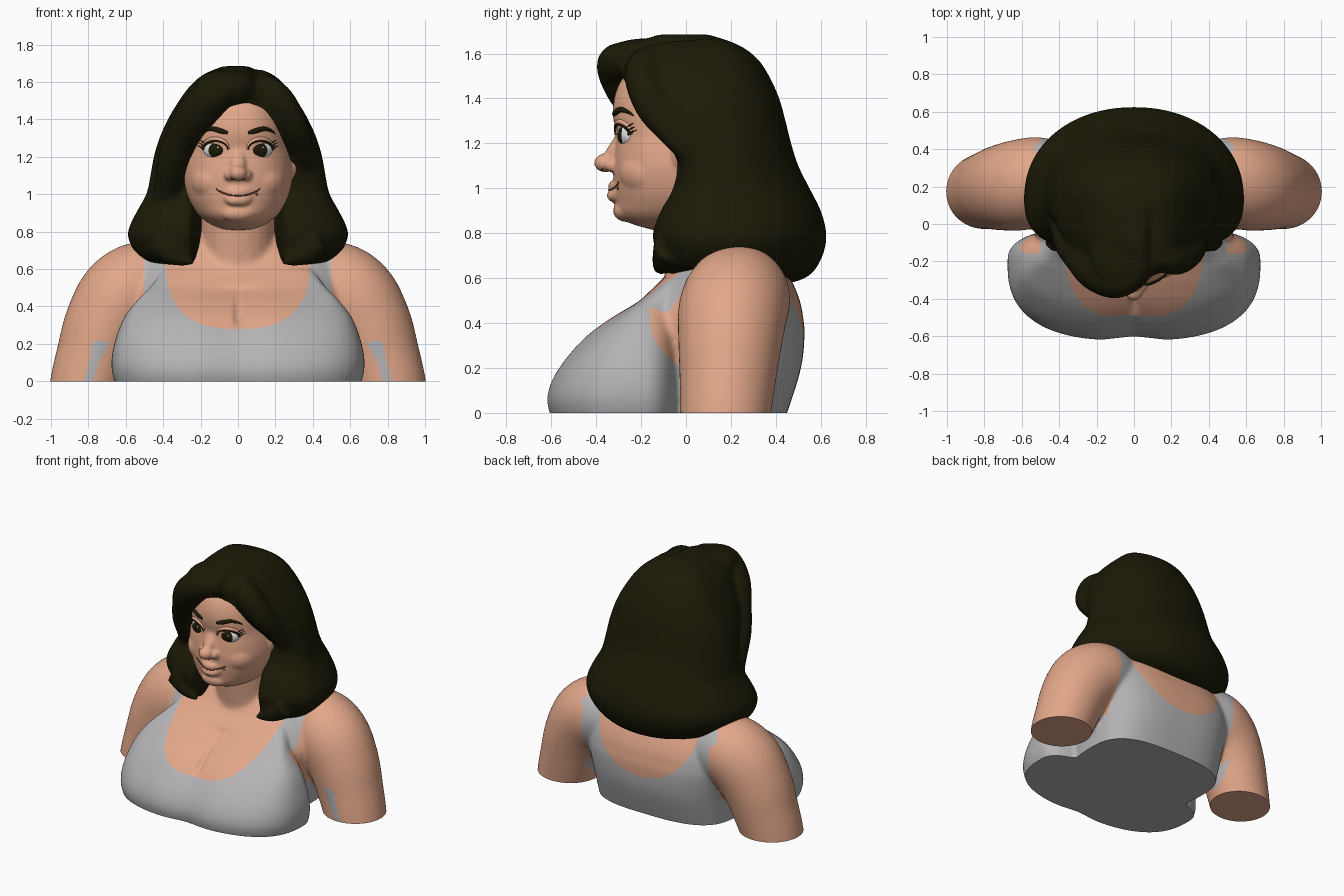
import bpy, bmesh
from math import sin, cos, pi, exp, hypot
from mathutils import Vector, Matrix
from mathutils.bvhtree import BVHTree

if "Cube" in bpy.data.objects:
    bpy.data.objects.remove(bpy.data.objects["Cube"])


def material(name, rgb):
    m = bpy.data.materials.new(name)
    m.use_nodes = True
    m.diffuse_color = (*rgb, 1)
    m.node_tree.nodes["Principled BSDF"].inputs["Base Color"].default_value = (*rgb, 1)
    return m


SKIN = material("warm skin", (0.76, 0.385, 0.25))
CLOTH = material("grey cloth", (0.46, 0.45, 0.46))
HAIR = material("dark hair", (0.011, 0.01, 0.002))
WHITE = material("eye white", (0.75, 0.76, 0.78))
LINE = material("brown line", (0.16, 0.055, 0.035))


def clamp(t):
    return max(0.0, min(1.0, t))


def spline(pts, steps=6):
    """Smooth interpolation through tuples of any length."""
    out = []
    for i in range(len(pts) - 1):
        quad = (pts[max(i - 1, 0)], pts[i], pts[i + 1], pts[min(i + 2, len(pts) - 1)])
        for s in range(steps):
            t = s / steps
            out.append([0.5 * (2 * b + t * (c - a) + t * t * (2 * a - 5 * b + 4 * c - d)
                               + t ** 3 * (3 * (b - c) + d - a)) for a, b, c, d in zip(*quad)])
    return out + [list(pts[-1])]


def loft(bm, rings):
    rows = [[bm.verts.new(p) for p in r] for r in rings]
    n = len(rows[0])
    for r, q in zip(rows, rows[1:]):
        for i in range(n):
            bm.faces.new((r[i], r[(i + 1) % n], q[(i + 1) % n], q[i]))
    bm.faces.new(rows[0][::-1])
    bm.faces.new(rows[-1])


def stack(bm, sections, cy, n_front, n_back, bend=None, count=96):
    """Loft of (z, half width, front y, back y) sections."""
    rings = []
    for z, w, yf, yb in spline(sections):
        ring = []
        for i in range(count):
            a = 2 * pi * i / count
            c, s = cos(a), sin(a)
            p = 2 / (n_back if s > 0 else n_front)
            x = w * abs(c) ** p * (1 if c > 0 else -1)
            mid = min(max(cy, yf + 0.05), yb - 0.05)
            y = mid + abs(s) ** p * ((yb - mid) if s > 0 else (yf - mid))
            ring.append(bend(x, y, z) if bend else (x, y, z))
        rings.append(ring)
    loft(bm, rings)


def tube(bm, pts, count=20):
    """Round sweep through (x, y, z, radius) points."""
    path = spline(pts)
    rings = []
    for i, p in enumerate(path):
        a, b = path[max(i - 1, 0)], path[min(i + 1, len(path) - 1)]
        q = (Vector(b[:3]) - Vector(a[:3])).to_track_quat('Z', 'Y')
        rings.append([Vector(p[:3]) + q @ Vector((p[3] * cos(2 * pi * k / count), p[3] * sin(2 * pi * k / count), 0))
                      for k in range(count)])
    loft(bm, rings)


def blob(bm, co, radii, yaw=0):
    m = Matrix.Translation(co) @ Matrix.Rotation(yaw, 4, 'Z') @ Matrix.Diagonal((*radii, 1))
    bmesh.ops.create_uvsphere(bm, u_segments=40, v_segments=24, radius=1, matrix=m)


def paint(bm, rule, index):
    """Cut the faces along rule = 0 and colour the positive side."""
    val = {v: rule(v.co) for v in bm.verts}
    cut = []
    for e in list(bm.edges):
        a, b = e.verts
        if val[a] * val[b] < 0:
            cut.append(bmesh.utils.edge_split(e, a, val[a] / (val[a] - val[b]))[1])
    bmesh.ops.connect_verts(bm, verts=cut)
    for f in bm.faces:
        if rule(f.calc_center_median()) > 0:
            f.material_index = index


def build(name, bm, mats):
    bmesh.ops.recalc_face_normals(bm, faces=bm.faces)
    me = bpy.data.meshes.new(name)
    bm.to_mesh(me)
    bm.free()
    ob = bpy.data.objects.new(name, me)
    bpy.context.collection.objects.link(ob)
    for m in mats:
        me.materials.append(m)
    bpy.ops.object.select_all(action='DESELECT')
    ob.select_set(True)
    bpy.context.view_layer.objects.active = ob
    bpy.ops.object.shade_smooth_by_angle(angle=1.0)
    return ob


def fuse(bm, voxel, smooth):
    """Merge overlapping forms into one soft skin."""
    ob = build("fuse", bm, [])
    ob.modifiers.new("merge", 'REMESH').mode = 'VOXEL'
    ob.modifiers["merge"].voxel_size = voxel
    soft = ob.modifiers.new("soften", 'SMOOTH')
    soft.factor, soft.iterations = 0.5, smooth
    out = bmesh.new()
    out.from_object(ob, bpy.context.evaluated_depsgraph_get())
    bpy.data.objects.remove(ob)
    return out


# Body: torso, bust, neck and arms in one skin
bm = bmesh.new()
stack(bm, [(-0.12, 0.49, -0.3, 0.4), (0, 0.5, -0.3, 0.45), (0.2, 0.52, -0.3, 0.512), (0.35, 0.55, -0.28, 0.528),
           (0.42, 0.56, -0.25, 0.522), (0.5, 0.55, -0.18, 0.507), (0.6, 0.52, -0.1, 0.465), (0.68, 0.46, -0.04, 0.41),
           (0.74, 0.32, 0.0, 0.34), (0.8, 0.19, 0.0, 0.3)], 0.12, 2.5, 3)
stack(bm, [(-0.12, 0.61, -0.56, -0.02), (0, 0.66, -0.615, 0), (0.09, 0.677, -0.622, 0), (0.2, 0.662, -0.572, 0),
           (0.33, 0.615, -0.462, 0), (0.42, 0.55, -0.342, 0), (0.5, 0.475, -0.21, 0.02),
           (0.6, 0.39, -0.1, 0.06)], -0.2, 2.7, 2.6,
      lambda x, y, z: (x, y + 0.025 * exp(-(x / 0.12) ** 2) * (y < -0.2), z))
tube(bm, [(0, 0.13, 0.55, 0.22), (0, 0.1, 0.7, 0.2), (0, 0.07, 0.95, 0.2)])
for s in (-1, 1):
    tube(bm, [(s * 0.36, 0.23, 0.52, 0.2), (s * 0.5, 0.23, 0.515, 0.235), (s * 0.612, 0.208, 0.445, 0.243),
              (s * 0.7, 0.195, 0.3, 0.23), (s * 0.757, 0.185, 0.14, 0.214), (s * 0.8, 0.175, 0, 0.203),
              (s * 0.825, 0.17, -0.12, 0.195)], 40)
body = fuse(bm, 0.014, 12)
for v in body.verts:
    if v.co.y < -0.15:
        v.co.y += 0.035 * exp(-(v.co.x / 0.018) ** 2) * clamp((v.co.z - 0.28) / 0.05) * clamp((0.5 - v.co.z) / 0.12)
bmesh.ops.bisect_plane(body, geom=body.verts[:] + body.edges[:] + body.faces[:], plane_co=(0, 0, 0),
                       plane_no=(0, 0, -1), clear_outer=True)


def bare(p):
    x = abs(p.x)
    drop, power = (0.37, 2.6) if p.y < 0.2 else (0.35, 2)
    neck = 1 - (x / 0.385) ** power - (max(0, 0.65 - p.z) / drop) ** power
    rise = 0.36 if p.z > 0.42 else 0.26
    hole = min(x - 0.5, 1 - ((p.y - 0.165) / 0.325) ** 2 - ((p.z - 0.42) / rise) ** 2)
    return max(neck, hole, min(x - 0.565, p.y + 0.025))


paint(body, bare, 1)
rim = [e for e in body.edges if e.is_boundary]
caps = bmesh.ops.edgeloop_fill(body, edges=rim)["faces"]
for f in caps:
    f.material_index = 1 if abs(f.calc_center_median().x) > 0.6 else 0
build("body_and_tank_top", body, [CLOTH, SKIN])

# Head with nose, cheeks, lips, chin and ears
bm = bmesh.new()
stack(bm, [(0.81, 0.09, -0.13, 0.15), (0.845, 0.155, -0.25, 0.2), (0.885, 0.208, -0.3, 0.25), (0.94, 0.248, -0.31, 0.28),
           (1.0, 0.274, -0.318, 0.3), (1.08, 0.291, -0.323, 0.32), (1.16, 0.289, -0.318, 0.33),
           (1.24, 0.276, -0.31, 0.33), (1.32, 0.266, -0.325, 0.33), (1.4, 0.252, -0.32, 0.33),
           (1.48, 0.222, -0.289, 0.3), (1.55, 0.17, -0.22, 0.25), (1.6, 0.08, -0.1, 0.15)], 0, 2.25, 2)
tube(bm, [(0, -0.25, 1.29, 0.05), (0, -0.268, 1.22, 0.05), (0, -0.322, 1.14, 0.045)])
blob(bm, (0, -0.36, 1.113), (0.048, 0.05, 0.042))
blob(bm, (0, -0.265, 0.9), (0.095, 0.06, 0.05))
for z, r in ((1.014, 0.023), (0.972, 0.028)):
    tube(bm, [(-0.09, -0.278, 1.018, 0.012), (-0.045, -0.31, z, r * 0.9), (0, -0.325, z - 0.004, r),
              (0.045, -0.31, z, r * 0.9), (0.09, -0.278, 1.018, 0.012)])
for s in (-1, 1):
    blob(bm, (s * 0.045, -0.328, 1.102), (0.03, 0.036, 0.03))
    blob(bm, (s * 0.12, -0.153, 1.07), (0.135, 0.145, 0.12))
    blob(bm, (s * 0.288, -0.02, 1.16), (0.032, 0.045, 0.08))
head = fuse(bm, 0.008, 12)
face = BVHTree.FromBMesh(head)


def on_face(x, z, out=0.0):
    hit = face.ray_cast(Vector((x, -1, z)), Vector((0, 1, 0)))[0]
    return (hit.y if hit else -0.2) - out


def stroke(bm, pts, out=0.0):
    """Tube laid on the face through (x, z, radius) points."""
    tube(bm, [(x, on_face(x, z, out), z, r) for x, z, r in pts], 10)


# Eyes, lids, lashes and brows
EYE_Z = 1.235
eyes, lids, dark, shine = (bmesh.new() for _ in range(4))
for s in (-1, 1):
    ex = s * 0.121
    blob(eyes, (ex, on_face(ex, EYE_Z) + 0.03, EYE_Z), (0.066, 0.044, 0.049), s * 0.4)
    arc = [pi * k / 8 for k in range(9)]
    stroke(lids, [(ex + 0.07 * cos(a), EYE_Z + 0.006 + 0.055 * sin(a), 0.005 + 0.007 * sin(a)) for a in arc])
    stroke(dark, [(ex + s * 0.067 * cos(a), EYE_Z + 0.003 + 0.046 * sin(a), 0.007 - 0.004 * a / pi) for a in arc], 0.009)
    for k in range(3):
        stroke(dark, [(ex + s * (0.05 + 0.007 * k), EYE_Z + 0.034 - 0.012 * k, 0.005),
                      (ex + s * (0.085 + 0.005 * k), EYE_Z + 0.055 - 0.015 * k, 0.001)], 0.009)
    stroke(dark, [(s * 0.055, 1.328, 0.008), (s * 0.09, 1.338, 0.014), (s * 0.14, 1.35, 0.012),
                  (s * 0.18, 1.338, 0.007), (s * 0.2, 1.322, 0.002)])
    blob(shine, (ex + 0.014, on_face(ex, EYE_Z) - 0.015, EYE_Z + 0.015), (0.006, 0.004, 0.006))
paint(eyes, lambda p: 0.04 - hypot(abs(p.x) - 0.118, p.z - EYE_Z) if p.y < -0.2 else -0.1, 1)
build("eyes", eyes, [WHITE, HAIR])
build("eyelids", lids, [SKIN])
build("brows_and_lashes", dark, [HAIR])
build("eye_highlights", shine, [WHITE])

# Mouth line, nostrils and beauty mark
bm = bmesh.new()
stroke(bm, [(-0.118, 1.03, 0.003), (-0.1, 1.017, 0.004), (-0.05, 0.997, 0.004), (0, 0.992, 0.004),
            (0.05, 0.997, 0.004), (0.1, 1.017, 0.004), (0.118, 1.03, 0.003)])
for s in (-1, 1):
    blob(bm, (s * 0.028, on_face(s * 0.028, 1.083), 1.083), (0.011, 0.005, 0.005))
blob(bm, (0.1, on_face(0.1, 1.0), 1.0), (0.007, 0.006, 0.007))
build("mouth_line_and_nostrils", bm, [LINE])
build("head", head, [SKIN])


# Hair: full mass open at the neck, with two swept fringes and flicked ends
def part_front(x, y, z):
    if y < 0.2:
        y += (0.2 - y) * exp(-(abs(x) / 0.215) ** 8) * clamp((1.1 - z) / 0.15)
    return x, y, z


bm = bmesh.new()
stack(bm, [(0.575, 0.3, 0.12, 0.45), (0.6, 0.39, -0.04, 0.53), (0.645, 0.5, -0.115, 0.58), (0.72, 0.568, -0.15, 0.615),
           (0.8, 0.588, -0.165, 0.625), (0.9, 0.545, -0.13, 0.6), (1.0, 0.49, -0.075, 0.55), (1.1, 0.468, -0.06, 0.5),
           (1.2, 0.45, -0.11, 0.468), (1.3, 0.42, -0.2, 0.443), (1.4, 0.375, -0.255, 0.415), (1.5, 0.315, -0.275, 0.37),
           (1.58, 0.255, -0.285, 0.315), (1.64, 0.185, -0.24, 0.23), (1.685, 0.08, -0.12, 0.1)],
      0.14, 2.8, 2.1, part_front)
tube(bm, [(0.07, -0.2, 1.6, 0.06), (0.0, -0.27, 1.57, 0.08), (-0.1, -0.305, 1.545, 0.095), (-0.2, -0.25, 1.45, 0.11),
          (-0.285, -0.17, 1.32, 0.095), (-0.345, -0.1, 1.18, 0.085), (-0.375, -0.02, 1.04, 0.075),
          (-0.41, 0.05, 0.9, 0.06)])
blob(bm, (-0.06, -0.19, 1.577), (0.17, 0.18, 0.09))
tube(bm, [(0.13, -0.16, 1.59, 0.06), (0.21, -0.19, 1.51, 0.085), (0.295, -0.15, 1.37, 0.08), (0.345, -0.06, 1.24, 0.06),
          (0.37, 0.06, 1.1, 0.04)])
for s in (-1, 1):
    tube(bm, [(s * 0.42, -0.06, 0.74, 0.09), (s * 0.33, -0.1, 0.67, 0.055), (s * 0.23, -0.13, 0.632, 0.014)])
hair = fuse(bm, 0.014, 12)
for v in hair.verts:
    if v.co.z > 1.4:
        v.co.z -= 0.03 * exp(-((v.co.x - 0.095) / 0.03) ** 2) * clamp((0.15 - v.co.y) / 0.2)
build("hair", hair, [HAIR])
